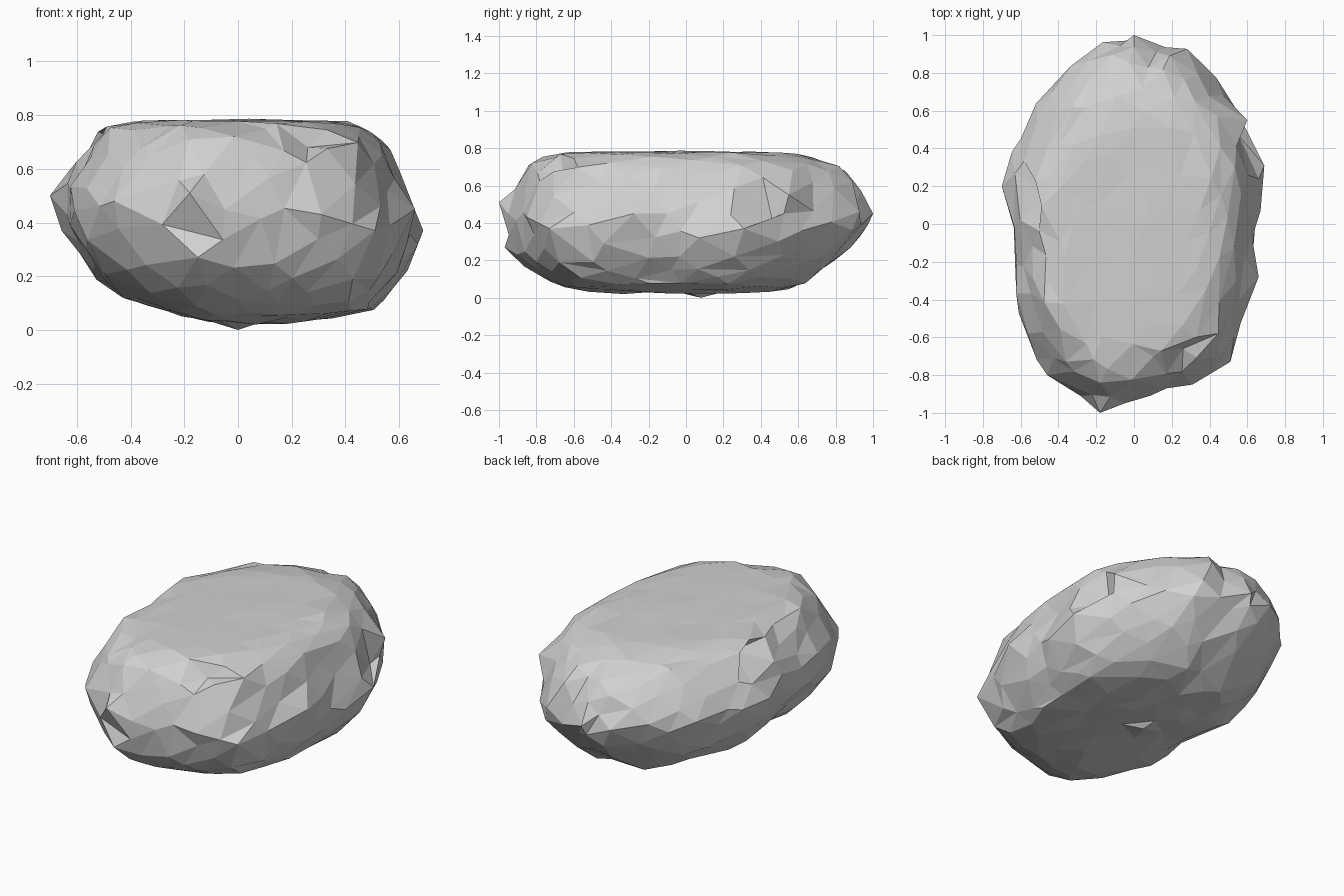
import bpy
import bmesh
import math
import random
from mathutils import Vector

cube = bpy.data.objects.get("Cube")
if cube:
    bpy.data.objects.remove(cube, do_unlink=True)

random.seed(7)
POINT_COUNT = 290
GOLDEN = math.pi * (3 - math.sqrt(5))

# Plan outline of the rock, counter-clockwise from the back
OUTLINE = [Vector(p) for p in (
    (0, 1), (-.15, .97), (-.41, .8), (-.55, .57), (-.65, .4), (-.7, .26),
    (-.7, .1), (-.61, -.19), (-.65, -.3), (-.62, -.53), (-.46, -.8),
    (-.18, -.99), (.23, -.88), (.51, -.73), (.6, -.4), (.66, -.27),
    (.63, -.08), (.69, .31), (.6, .55), (.43, .79), (.35, .9), (.22, .98), (.1, .95))]

# Bottom-to-top profiles: polar angle, then (outline fraction, height) per side
ANGLES = (0, 28, 48, 62, 76, 90, 106, 122, 142, 180)
LEFT = ((0, .02), (.4, .03), (.74, .07), (.84, .13), (.93, .22),
        (1, .37), (.9, .56), (.82, .71), (.62, .775), (0, .787))
RIGHT = ((0, .02), (.37, .07), (.66, .13), (.81, .23), (.95, .37),
         (1, .5), (.89, .63), (.77, .74), (.6, .775), (0, .787))
BACK = ((0, .02), (.4, .03), (.61, .05), (.8, .2), (.94, .33),
        (1, .45), (.93, .6), (.82, .71), (.62, .775), (0, .787))
FRONT = ((0, .02), (.5, .03), (.68, .06), (.83, .12), (.96, .23),
         (1, .4), (.95, .58), (.85, .745), (.65, .78), (0, .787))

# Tips: the nearest corner is drawn to each point
TIPS = ((0, 1, .45), (-.18, -1, .51), (-.18, -.84, .71), (-.15, -.97, .27),
        (-.46, -.8, .48), (.31, -.85, .43), (.51, -.73, .37), (.66, -.28, .45),
        (.63, -.1, .45), (.67, .07, .32), (.69, .31, .37), (.6, .55, .55),
        (.58, -.44, .29), (-.7, .2, .5), (0, .08, 0))

# Chips: the nearest corner to the first point is pushed to the second
CHIPS = (((-.56, .17, .7), (-.43, .16, .7)),
         ((.27, -.74, .72), (.26, -.66, .68)),
         ((.62, .46, .46), (.56, .46, .42)))


def outline_radius(direction):
    """Distance from the centre to the outline along a plan direction."""
    for a, b in zip(OUTLINE, OUTLINE[1:] + OUTLINE[:1]):
        edge = b - a
        det = direction.x * edge.y - direction.y * edge.x
        if abs(det) < 1e-9:
            continue
        reach = (a.x * edge.y - a.y * edge.x) / det
        along = (a.x * direction.y - a.y * direction.x) / det
        if reach > 0 and -1e-6 <= along <= 1 + 1e-6:
            return reach
    return .7


def sample(profile, angle):
    """Fraction and height on one profile at a polar angle."""
    for i in range(len(ANGLES) - 1):
        if angle <= ANGLES[i + 1]:
            t = (angle - ANGLES[i]) / (ANGLES[i + 1] - ANGLES[i])
            return Vector(profile[i]).lerp(Vector(profile[i + 1]), t)
    return Vector(profile[-1])


def rock_point(p):
    """Move a point of the unit sphere onto the rock."""
    angle = math.degrees(math.acos(max(-1, min(1, -p.z))))
    flat = Vector((p.x * .7, p.y))
    flat = flat.normalized() if flat.length > 1e-6 else Vector((0, 1))
    weight = p.x ** 2 / max(p.x ** 2 + p.y ** 2, 1e-9)
    side = sample(LEFT if p.x > 0 else RIGHT, angle)
    end = sample(BACK if p.y > 0 else FRONT, angle)
    fraction, height = end.lerp(side, weight)
    flat *= outline_radius(flat) * fraction * random.uniform(.985, 1.015)
    grain = .01 if p.z < .7 else .003
    height += random.uniform(-grain, grain)
    return Vector((flat.x, flat.y, height))


# Irregular triangle net on a sphere
bm = bmesh.new()
for i in range(POINT_COUNT):
    z = 1 - 2 * (i + .5) / POINT_COUNT
    r = math.sqrt(1 - z * z)
    p = Vector((r * math.cos(i * GOLDEN), r * math.sin(i * GOLDEN), z))
    p += Vector([random.uniform(-.05, .05) for _ in range(3)])
    bm.verts.new(p.normalized())
bmesh.ops.convex_hull(bm, input=bm.verts[:])

# Shape the net, then add the tips and chips, using each corner once
for v in bm.verts:
    v.co = rock_point(v.co)
corners = bm.verts[:]
for target, moved in [(tip, tip) for tip in TIPS] + list(CHIPS):
    corner = min(corners, key=lambda v: (v.co - Vector(target)).length)
    corner.co = Vector(moved)
    corners.remove(corner)
bmesh.ops.recalc_face_normals(bm, faces=bm.faces[:])

mesh = bpy.data.meshes.new("rock")
bm.to_mesh(mesh)
bm.free()
rock = bpy.data.objects.new("rock", mesh)
bpy.context.collection.objects.link(rock)

# Plain grey stone
stone = bpy.data.materials.new("grey stone")
stone.use_nodes = True
grey = (.64, .64, .64, 1)
stone.diffuse_color = grey
shader = stone.node_tree.nodes["Principled BSDF"]
shader.inputs["Base Color"].default_value = grey
shader.inputs["Roughness"].default_value = .9
mesh.materials.append(stone)
